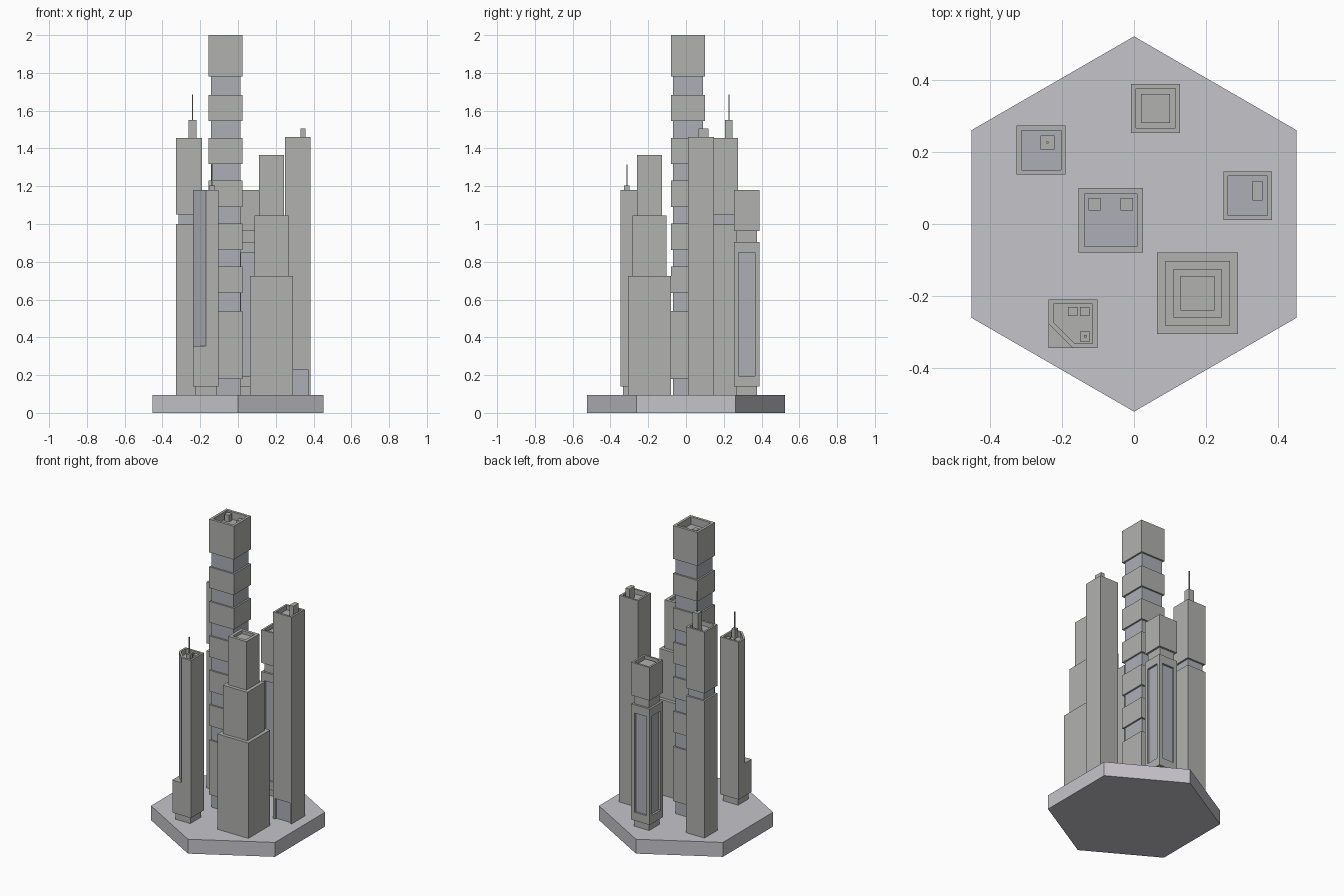
import bpy, bmesh, math
from mathutils import Vector

if "Cube" in bpy.data.objects:
    bpy.data.objects.remove(bpy.data.objects["Cube"])


def material(name, rgb):
    m = bpy.data.materials.new(name)
    m.diffuse_color = (*rgb, 1)
    m.use_nodes = True
    m.node_tree.nodes["Principled BSDF"].inputs["Base Color"].default_value = m.diffuse_color
    return m


CONCRETE = material("concrete", (0.44, 0.44, 0.43))
GLASS = material("glass", (0.42, 0.43, 0.47))
PAVING = material("paving", (0.56, 0.55, 0.59))
GROUND = 0.095   # top of the plinth
SUNK = 0.07      # buildings start slightly inside the plinth


def sink(bm, face, depth):
    """Push a face straight inwards, leaving vertical walls."""
    n = face.normal.copy()
    inner = bmesh.ops.extrude_discrete_faces(bm, faces=[face])["faces"][0]
    bmesh.ops.translate(bm, verts=inner.verts, vec=-n * depth)
    return inner


def prism(name, pts, z0, z1, mat=CONCRETE, roof=0, rim=0.013, floor_glass=False,
          panels=None):
    """Upright prism; roof = depth of sunken roof;
    panels = (side normals, side margin, low z, high z, depth)."""
    bm = bmesh.new()
    base = bm.faces.new([bm.verts.new((x, y, z0)) for x, y in pts])
    new = bmesh.ops.extrude_face_region(bm, geom=[base], use_keep_orig=True)["geom"]
    bmesh.ops.translate(bm, verts=[v for v in new if isinstance(v, bmesh.types.BMVert)],
                        vec=(0, 0, z1 - z0))
    bmesh.ops.recalc_face_normals(bm, faces=bm.faces[:])
    bm.normal_update()
    if roof:
        top = max(bm.faces, key=lambda f: f.normal.z)
        bmesh.ops.inset_region(bm, faces=[top], thickness=rim, use_even_offset=True)
        bm.normal_update()
        floor = sink(bm, top, roof)
        floor.material_index = int(floor_glass)
    if panels:
        normals, margin, lo, hi, depth = panels
        for n in normals:
            face = max((f for f in bm.faces if f.normal.dot(Vector(n)) > 0.99),
                       key=lambda f: f.calc_area())
            mid = (z0 + z1) / 2
            bmesh.ops.inset_region(bm, faces=[face], thickness=margin,
                                   use_even_offset=True)
            for v in face.verts:
                v.co.z = hi if v.co.z > mid else lo
            bm.normal_update()
            sink(bm, face, depth).material_index = 1
    bm.normal_update()
    me = bpy.data.meshes.new(name)
    bm.to_mesh(me)
    bm.free()
    me.materials.append(mat)
    me.materials.append(GLASS)
    ob = bpy.data.objects.new(name, me)
    bpy.context.collection.objects.link(ob)
    return ob


def rect(cx, cy, hx, hy=None):
    hy = hx if hy is None else hy
    return [(cx - hx, cy - hy), (cx + hx, cy - hy), (cx + hx, cy + hy), (cx - hx, cy + hy)]


# Hexagonal plinth
R = 0.523
prism("plinth", [(R * math.cos(math.radians(30 + 60 * i)), R * math.sin(math.radians(30 + 60 * i)))
                 for i in range(6)], 0, GROUND, PAVING)

# Tall central tower: glass core with stacked collars
c = (-0.065, 0.01)
prism("central_core", rect(*c, 0.079), SUNK, 1.85, GLASS)
prism("central_lower_block", rect(*c, 0.09), 0.18, 0.54)
for i in range(5):
    z = 0.635 + 0.2275 * i
    prism("central_collar", rect(*c, 0.09), z, z + 0.139)
prism("central_crown", rect(*c, 0.09), 1.78, 2.0, roof=0.05, rim=0.017, floor_glass=True)
prism("central_roof_unit", rect(-0.110, 0.055, 0.017), 1.94, 1.995)
prism("central_roof_unit", rect(-0.020, 0.055, 0.017), 1.94, 1.98)

# Back left tower with mast
c = (-0.259, 0.206)
prism("mast_tower_lower", rect(*c, 0.068), SUNK, 1.0)
prism("mast_tower_neck", rect(*c, 0.056), 0.98, 1.07, GLASS)
prism("mast_tower_upper", rect(*c, 0.068), 1.05, 1.455, roof=0.03, floor_glass=True)
prism("mast_housing", rect(-0.241, 0.227, 0.02), 1.41, 1.55)
prism("mast", rect(-0.241, 0.227, 0.003), 1.54, 1.685)

# Back tower with recessed panels on all sides
c = (0.06, 0.322)
prism("panel_tower_foot", rect(*c, 0.055), SUNK, 0.15)
prism("panel_tower_body", rect(*c, 0.068), 0.14, 0.905,
      panels=([(1, 0, 0), (-1, 0, 0), (0, 1, 0), (0, -1, 0)], 0.025, 0.195, 0.85, 0.013))
prism("panel_tower_neck", rect(*c, 0.055), 0.89, 0.98)
prism("panel_tower_head", rect(*c, 0.068), 0.962, 1.18, roof=0.03)
prism("panel_tower_roof_slab", rect(*c, 0.04), 1.14, 1.168)

# Right tower with entrance recess at the front
prism("right_tower", rect(0.317, 0.079, 0.068), SUNK, 1.46, roof=0.03, floor_glass=True,
      panels=([(0, -1, 0)], 0.014, SUNK + 0.01, 0.23, 0.013))
prism("right_roof_unit", rect(0.344, 0.0925, 0.014, 0.027), 1.42, 1.505)

# Front right stepped tower
c = (0.177, -0.193)
prism("stepped_tier", rect(*c, 0.113), SUNK, 0.725)
prism("stepped_tier", rect(*c, 0.09), 0.71, 1.045)
prism("stepped_tier", rect(*c, 0.067), 1.03, 1.365, roof=0.02, rim=0.02)

# Front left tower with one corner cut away
x, y, h = -0.17, -0.278, 0.068
prism("cut_tower_foot", rect(x, y, 0.055), SUNK, 0.15)
prism("cut_tower_base", rect(x, y, h), 0.14, 0.355)
shaft = prism("cut_tower_shaft", [(x, y - h), (x + h, y - h), (x + h, y + h), (x - h, y + h), (x - h, y)],
              0.34, 1.18, roof=0.035)
for p in shaft.data.polygons:   # glazed diagonal face
    if p.normal.x < -0.5 and p.normal.y < -0.5:
        p.material_index = 1
for ux in (-0.1705, -0.1375):
    prism("cut_tower_roof_unit", rect(ux, -0.244, 0.013), 1.135, 1.172)
prism("aerial_housing", rect(-0.136, -0.313, 0.014), 1.135, 1.205)
prism("aerial", rect(-0.136, -0.313, 0.003), 1.2, 1.315)
